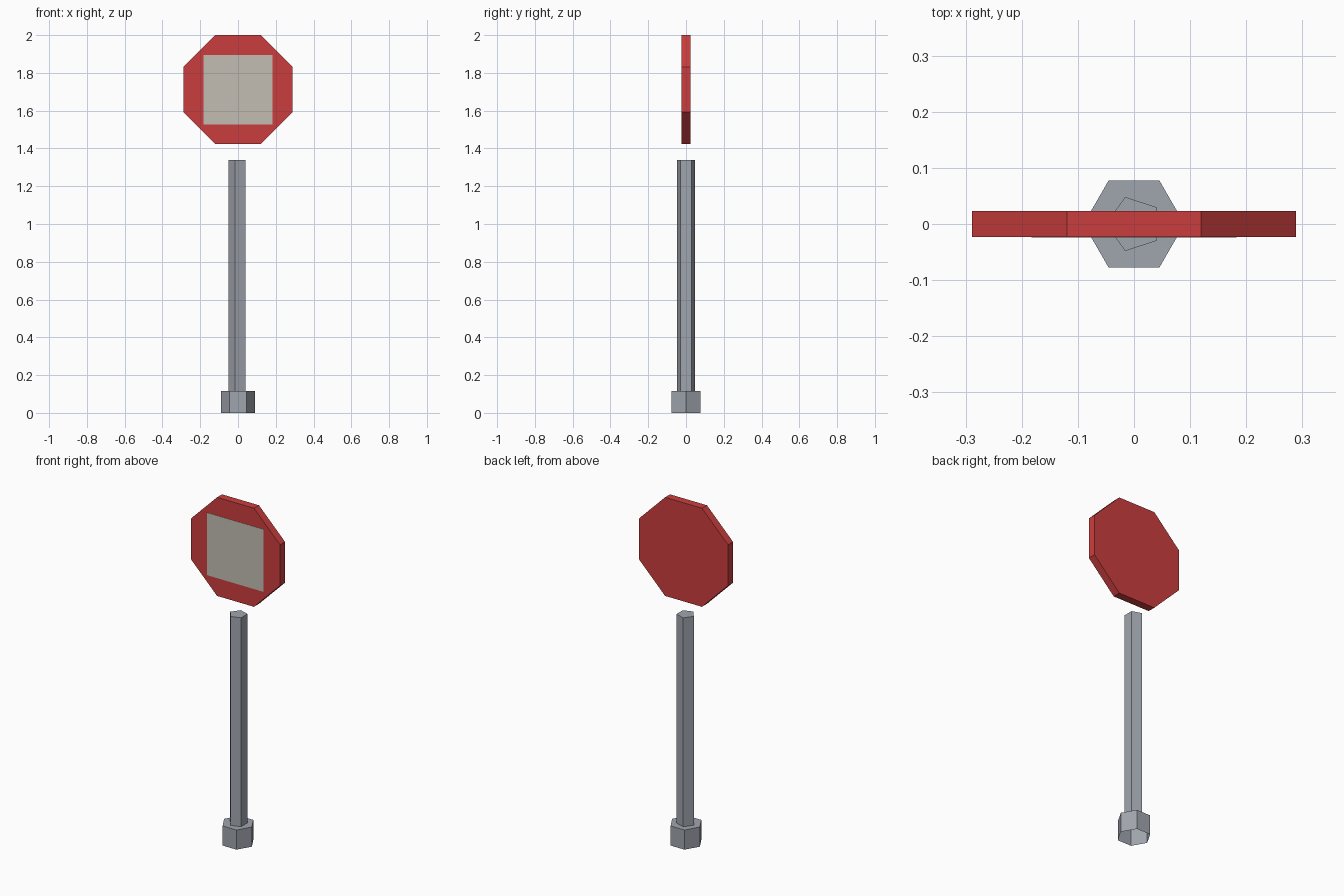
import bpy
import bmesh
from math import cos, pi
from mathutils import Matrix

if "Cube" in bpy.data.objects:
    bpy.data.objects.remove(bpy.data.objects["Cube"])


def material(name, color):
    mat = bpy.data.materials.new(name)
    mat.use_nodes = True
    mat.diffuse_color = (*color, 1)
    mat.node_tree.nodes["Principled BSDF"].inputs["Base Color"].default_value = (*color, 1)
    return mat


def finish(name, bm, mat):
    mesh = bpy.data.meshes.new(name)
    bm.to_mesh(mesh)
    bm.free()
    mesh.materials.append(mat)
    obj = bpy.data.objects.new(name, mesh)
    bpy.context.collection.objects.link(obj)
    return obj


def prism(name, sides, radius, bottom, top, mat):
    """Upright flat-sided prism, open underneath, first corner towards +x."""
    bm = bmesh.new()
    bmesh.ops.create_circle(bm, segments=sides, radius=radius, cap_ends=True,
                            matrix=Matrix.Translation((0, 0, bottom)) @ Matrix.Rotation(pi / 2, 4, "Z")
                            @ Matrix.Rotation(-pi / 2, 4, "Z"))
    # put a corner on the +x axis whatever the starting angle is
    v = bm.verts[:][0].co
    turn = Matrix.Rotation(-v.xy.to_3d().to_2d().angle_signed((1, 0)) * -1, 4, "Z")
    bmesh.ops.transform(bm, matrix=turn, verts=bm.verts)
    lid = bmesh.ops.extrude_face_region(bm, geom=bm.faces[:])["geom"]
    bmesh.ops.translate(bm, vec=(0, 0, top - bottom),
                        verts=[g for g in lid if isinstance(g, bmesh.types.BMVert)])
    bmesh.ops.recalc_face_normals(bm, faces=bm.faces)
    under = [f for f in bm.faces if f.calc_center_median().z < bottom + 0.001]
    bmesh.ops.delete(bm, geom=under, context="FACES")
    return finish(name, bm, mat)


red = material("sign red", (0.60, 0.048, 0.048))
grey = material("metal grey", (0.35, 0.375, 0.42))
pale = material("pale panel", (0.54, 0.515, 0.457))

# Footing and post
prism("base_socket", 6, 0.09, 0, 0.115, grey)
prism("post", 5, 0.0505, 0.115, 1.34, grey)

# Octagonal board, flat edge up, facing the front
centre = Matrix.Translation((0, 0, 1.712))
bm = bmesh.new()
radius = 0.289 / cos(pi / 8)
bmesh.ops.create_cone(bm, cap_ends=True, segments=8, radius1=radius, radius2=radius, depth=0.046,
                      matrix=centre @ Matrix.Rotation(pi / 2, 4, "X") @ Matrix.Rotation(pi / 8, 4, "Z"))
finish("sign_board", bm, red)

# Square panel on the front of the board
bm = bmesh.new()
bmesh.ops.create_cube(bm, size=1, matrix=Matrix.Translation((0, -0.023, 1.711))
                      @ Matrix.Diagonal((0.366, 0.003, 0.366, 1)))
finish("front_panel", bm, pale)
